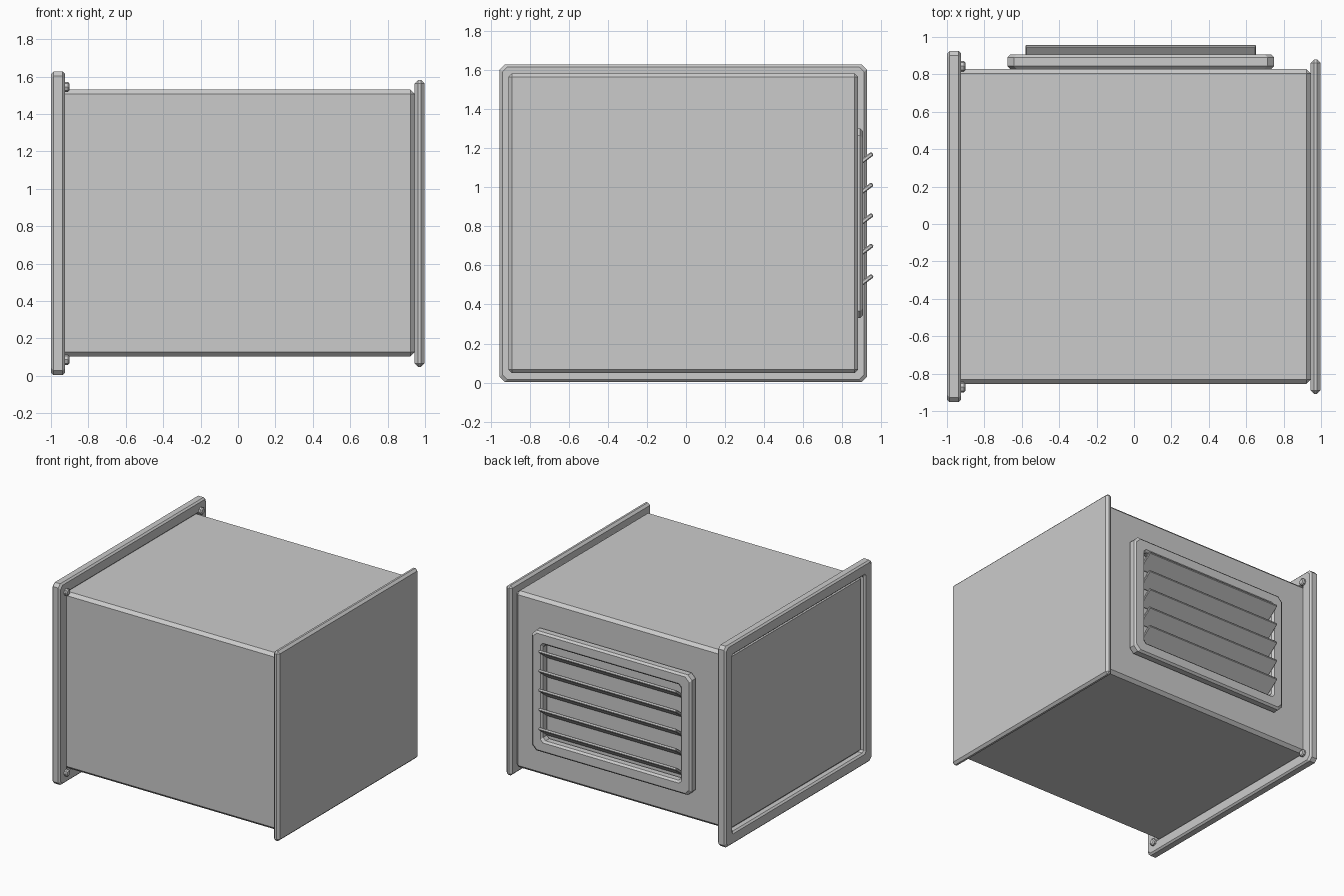
import bpy, bmesh, math
from mathutils import Matrix, Vector

if "Cube" in bpy.data.objects:
    bpy.data.objects.remove(bpy.data.objects["Cube"])

grey = bpy.data.materials.new("light grey metal")
grey.diffuse_color = (0.6, 0.6, 0.6, 1)
grey.use_nodes = True
grey.node_tree.nodes["Principled BSDF"].inputs["Base Color"].default_value = grey.diffuse_color

CY, CZ = -0.014, 0.815      # centre line of the housing


def finish(bm, name):
    bmesh.ops.recalc_face_normals(bm, faces=bm.faces)
    me = bpy.data.meshes.new(name)
    bm.to_mesh(me)
    bm.free()
    me.materials.append(grey)
    ob = bpy.data.objects.new(name, me)
    bpy.context.collection.objects.link(ob)
    return ob


def box(name, lo, hi, bevel, matrix=Matrix()):
    bm = bmesh.new()
    bmesh.ops.create_cube(bm, size=1)
    for v in bm.verts:
        v.co = [l + (c + 0.5) * (h - l) for l, h, c in zip(lo, hi, v.co)]
    bmesh.ops.bevel(bm, geom=bm.edges[:], offset=bevel, segments=1,
                    affect='EDGES', profile=0.5)
    bmesh.ops.transform(bm, matrix=matrix, verts=bm.verts)
    return finish(bm, name)


def frame(name, w, h, border, chamfer, d0, d1, bevel, place):
    """Rectangular ring with cut corners and bevelled rims; place maps (u, v, depth) to space."""
    bm = bmesh.new()

    def loop(a, b, c, d):
        pts = [(a, b - c), (a - c, b), (c - a, b), (-a, b - c),
               (-a, c - b), (c - a, -b), (a - c, -b), (a, c - b)]
        return [bm.verts.new(place(u, v, d)) for u, v in pts]

    iw, ih, ic = w - border, h - border, chamfer * 0.6
    e = bevel
    loops = [loop(w, h, chamfer, d0 + e), loop(w, h, chamfer, d1 - e),
             loop(w - e, h - e, chamfer, d1), loop(iw + e, ih + e, ic, d1),
             loop(iw, ih, ic, d1 - e), loop(iw, ih, ic, d0 + e),
             loop(iw + e, ih + e, ic, d0), loop(w - e, h - e, chamfer, d0)]
    for i, a in enumerate(loops):
        b = loops[(i + 1) % len(loops)]
        for k in range(8):
            bm.faces.new((a[k], a[k - 1], b[k - 1], b[k]))
    return finish(bm, name)


# Main housing and the end cover plate
box("housing", (-0.975, -0.856, 0.104), (0.945, 0.829, 1.53), 0.024)
box("end_plate", (0.945, -0.908, 0.048), (0.997, 0.88, 1.582), 0.018)

# Mounting flange round the open end
frame("mounting_flange", 0.939, 0.812, 0.098, 0.025, 0.925, 0.999, 0.013,
      lambda u, v, d: (-d, CY + u, CZ + v))

# Bolts on the inner side of the flange
for sy in (-1, 1):
    for sz in (-1, 1):
        bm = bmesh.new()
        bmesh.ops.create_cone(bm, cap_ends=True, segments=8, radius1=0.028,
                              radius2=0.028, depth=0.04)
        top = [e for e in bm.edges if all(v.co.z > 0 for v in e.verts)]
        bmesh.ops.bevel(bm, geom=top, offset=0.008, segments=1, affect='EDGES')
        m = Matrix.Translation((-0.922, CY + sy * 0.858, CZ + sz * 0.729)) \
            @ Matrix.Rotation(math.pi / 2, 4, 'Y')
        bmesh.ops.transform(bm, matrix=m, verts=bm.verts)
        finish(bm, "flange_bolt")

# Vent frame on the back wall
frame("vent_frame", 0.713, 0.485, 0.098, 0.036, 0.829, 0.906, 0.015,
      lambda u, v, d: (0.036 + u, d, CZ + v))

# Tilted louvre slats
for i in range(5):
    m = Matrix.Translation((0.036, 0.894, CZ + (i - 2) * 0.156)) \
        @ Matrix.Rotation(math.radians(37), 4, 'X')
    box("vent_slat", (-0.615, -0.076, -0.011), (0.615, 0.076, 0.011), 0.005, m)
